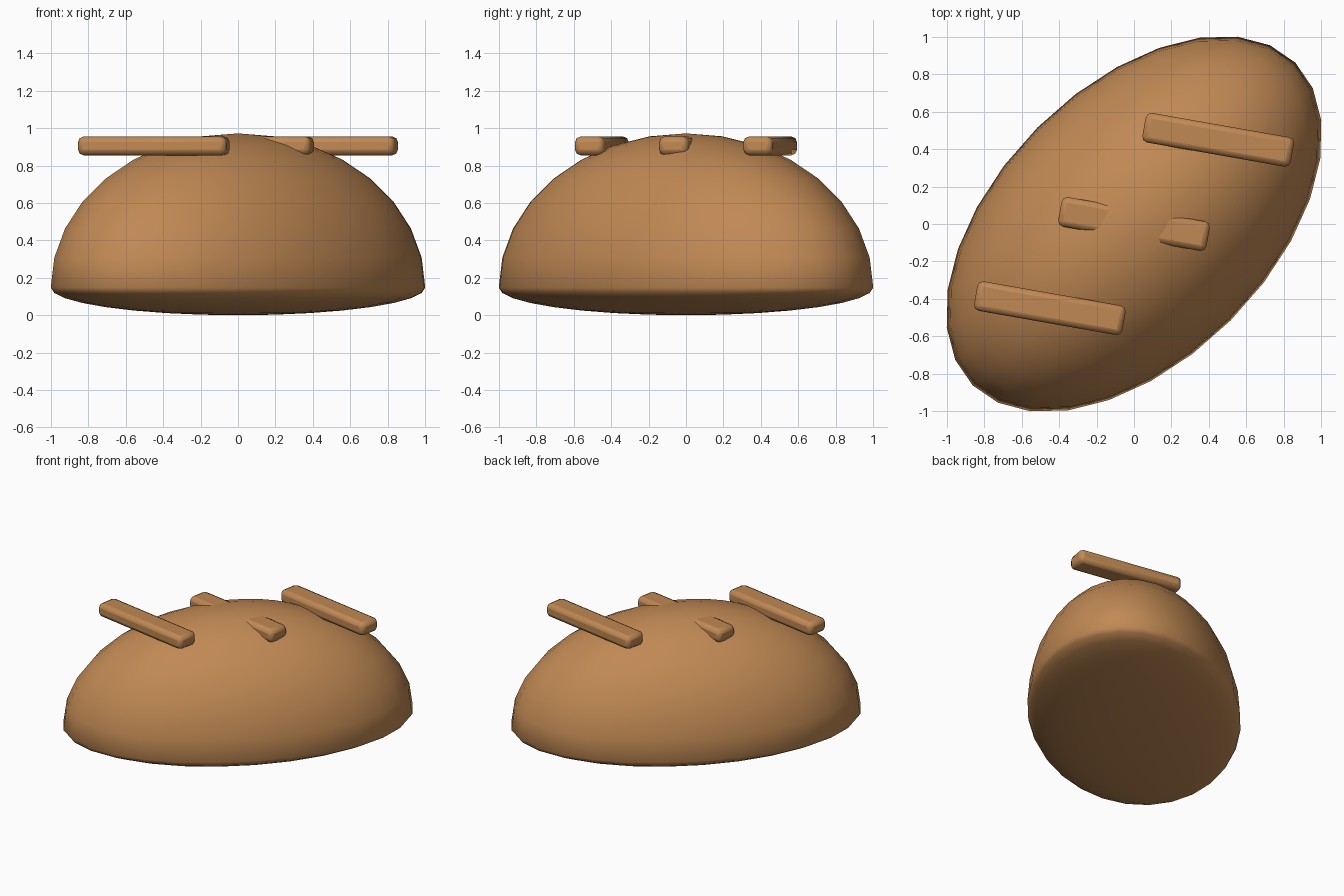
import bpy, math

if "Cube" in bpy.data.objects:
    bpy.data.objects.remove(bpy.data.objects["Cube"])

crust = bpy.data.materials.new("golden_brown_crust")
crust.diffuse_color = (0.53, 0.25, 0.088, 1)
crust.use_nodes = True
crust.node_tree.nodes["Principled BSDF"].inputs["Base Color"].default_value = crust.diffuse_color

ANGLE = math.radians(45)      # diagonal of the loaf
TILT = math.radians(-10)      # direction of the raised strips
RIM_Z, TOP, BOTTOM = 0.15, 0.825, 0.147


def finish(ob, name, angle):
    ob.name = name
    ob.data.materials.append(crust)
    bpy.ops.object.shade_smooth_by_angle(angle=math.radians(angle))


# Loaf: stretched sphere with a domed top and a nearly flat underside
bpy.ops.mesh.primitive_uv_sphere_add(segments=28, ring_count=16, radius=1)
loaf = bpy.context.object
for v in loaf.data.vertices:
    v.co.x *= 1.22
    v.co.y *= 0.73
    v.co.z *= TOP if v.co.z > 0 else BOTTOM
loaf.location.z = BOTTOM
loaf.rotation_euler.z = ANGLE
finish(loaf, "loaf", 80)

# Three parallel crust strips across the top
for name, p in (("front_strip", -0.45), ("middle_strip", 0.0), ("back_strip", 0.45)):
    bpy.ops.mesh.primitive_cube_add(size=1, location=(p, p, 0.905))
    strip = bpy.context.object
    for v in strip.data.vertices:
        v.co.x *= 0.805
        v.co.y *= 0.16
        v.co.z *= 0.10
    strip.rotation_euler.z = TILT
    bevel = strip.modifiers.new("soft_edges", 'BEVEL')
    bevel.width = 0.03
    bevel.segments = 2
    finish(strip, name, 60)
